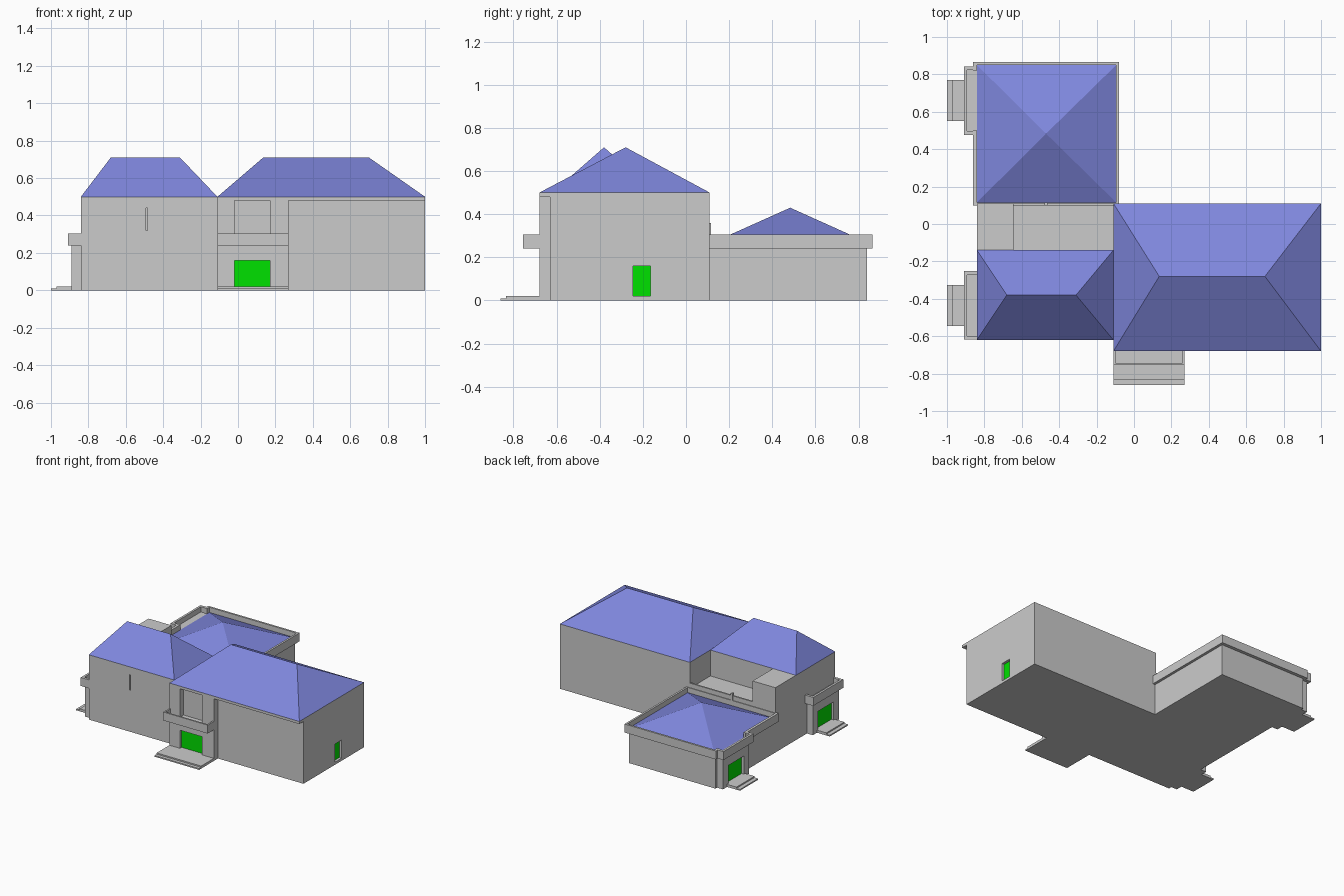
import bpy, bmesh

if "Cube" in bpy.data.objects:
    bpy.data.objects.remove(bpy.data.objects["Cube"])


def material(name, rgb):
    m = bpy.data.materials.new(name)
    m.diffuse_color = (*rgb, 1)
    m.use_nodes = True
    m.node_tree.nodes["Principled BSDF"].inputs["Base Color"].default_value = m.diffuse_color
    return m


BLUE = material("roof_blue", (0.21, 0.24, 0.72))
GREEN = material("door_green", (0.0, 0.75, 0.0))


def finish(name, bm, mat=None):
    bmesh.ops.recalc_face_normals(bm, faces=bm.faces)
    me = bpy.data.meshes.new(name)
    bm.to_mesh(me)
    bm.free()
    ob = bpy.data.objects.new(name, me)
    bpy.context.collection.objects.link(ob)
    if mat:
        me.materials.append(mat)
    return ob


def box(name, x, y, z, mat=None):
    """Axis-aligned box from (low, high) ranges."""
    bm = bmesh.new()
    bmesh.ops.create_cube(bm, size=1)
    for v in bm.verts:
        v.co = [r[0] + (c + 0.5) * (r[1] - r[0]) for c, r in zip(v.co, (x, y, z))]
    return finish(name, bm, mat)


def cut(ob, x, y, z):
    """Subtract a box from an object."""
    cutter = box("cutter", x, y, z)
    mod = ob.modifiers.new("cut", "BOOLEAN")
    mod.operation, mod.solver, mod.object = "DIFFERENCE", "EXACT", cutter
    bpy.context.view_layer.objects.active = ob
    bpy.ops.object.modifier_apply(modifier=mod.name)
    bpy.data.objects.remove(cutter)


def hip_roof(name, x, y, z, ridge_x, ridge_y):
    """Hip roof; a ridge with equal ends gives a pyramid."""
    bm = bmesh.new()
    a, b, c, d = [bm.verts.new((px, py, z[0])) for px, py in
                  ((x[0], y[0]), (x[1], y[0]), (x[1], y[1]), (x[0], y[1]))]
    l = bm.verts.new((ridge_x[0], ridge_y, z[1]))
    r = l if ridge_x[0] == ridge_x[1] else bm.verts.new((ridge_x[1], ridge_y, z[1]))
    for f in ((a, b, r, l), (b, c, r), (c, d, l, r), (d, a, l), (d, c, b, a)):
        bm.faces.new(list(dict.fromkeys(f)))
    return finish(name, bm, BLUE)


# Main block: set-back front wall, eaves slab and hip roof
main = box("main_walls", (-0.11, 1.0), (-0.63, 0.11), (0, 0.48))
cut(main, (0.975, 1.1), (-0.245, -0.165), (0.02, 0.16))
for i, y in enumerate((-0.245, -0.205)):
    box(f"side_door_leaf_{i + 1}", (0.97, 0.98), (y, y + 0.04), (0.02, 0.16), GREEN)
box("main_eaves", (-0.11, 1.0), (-0.68, 0.11), (0.48, 0.50))
hip_roof("main_roof", (-0.11, 1.0), (-0.68, 0.11), (0.50, 0.71), (0.135, 0.70), -0.28)

# Front entrance bay with door, balcony and steps
bay = box("entrance_bay", (-0.11, 0.27), (-0.68, -0.63), (0, 0.48))
cut(bay, (-0.02, 0.17), (-0.75, -0.655), (0.02, 0.16))
cut(bay, (-0.02, 0.17), (-0.75, -0.635), (0.26, 0.48))
box("front_door", (-0.02, 0.17), (-0.66, -0.65), (0.02, 0.16), GREEN)
balcony = box("front_balcony", (-0.11, 0.27), (-0.755, -0.68), (0.24, 0.305))
cut(balcony, (-0.098, 0.258), (-0.743, -0.6), (0.26, 0.4))
box("front_step_lower", (-0.11, 0.27), (-0.86, -0.68), (0, 0.01))
box("front_step_upper", (-0.11, 0.27), (-0.835, -0.68), (0.01, 0.02))

# Left wing with a rear terrace behind its hip roof
wing = box("left_wing_walls", (-0.84, -0.11), (-0.62, 0.11), (0, 0.50))
cut(wing, (-0.645, -0.05), (-0.14, 0.2), (0.30, 0.6))
cut(wing, (-0.493, -0.485), (-0.7, -0.61), (0.32, 0.44))
hip_roof("left_wing_roof", (-0.84, -0.11), (-0.62, -0.14), (0.50, 0.71), (-0.68, -0.31), -0.38)
box("terrace_parapet", (-0.645, -0.11), (0.098, 0.11), (0.30, 0.34))
box("terrace_post", (-0.479, -0.463), (0.098, 0.116), (0.27, 0.36))

# Low rear wing: walls, overhanging parapet, pyramid roof
box("rear_wing_walls", (-0.84, -0.10), (0.11, 0.84), (0, 0.24))
parapet = box("rear_wing_parapet", (-0.86, -0.08), (0.10, 0.865), (0.24, 0.305))
cut(parapet, (-0.84, -0.095), (0.115, 0.85), (0.265, 0.4))
cut(parapet, (-0.9, -0.83), (0.50, 0.82), (0.265, 0.4))
hip_roof("rear_wing_roof", (-0.84, -0.095), (0.115, 0.85), (0.265, 0.43), (-0.47, -0.47), 0.483)

# Two identical porticos on the left side
for name, c in (("front", -0.435), ("rear", 0.66)):
    porch = box(name + "_portico", (-0.89, -0.84), (c - 0.16, c + 0.16), (0, 0.24))
    cut(porch, (-1, -0.865), (c - 0.095, c + 0.095), (0.02, 0.16))
    box(name + "_portico_door", (-0.87, -0.86), (c - 0.095, c + 0.095), (0.02, 0.16), GREEN)
    tray = box(name + "_portico_parapet", (-0.91, -0.84), (c - 0.183, c + 0.183), (0.24, 0.305))
    cut(tray, (-0.893, -0.8), (c - 0.163, c + 0.163), (0.265, 0.4))
    box(name + "_portico_step_lower", (-1.0, -0.89), (c - 0.11, c + 0.11), (0, 0.01))
    box(name + "_portico_step_upper", (-0.97, -0.89), (c - 0.11, c + 0.11), (0.01, 0.02))
